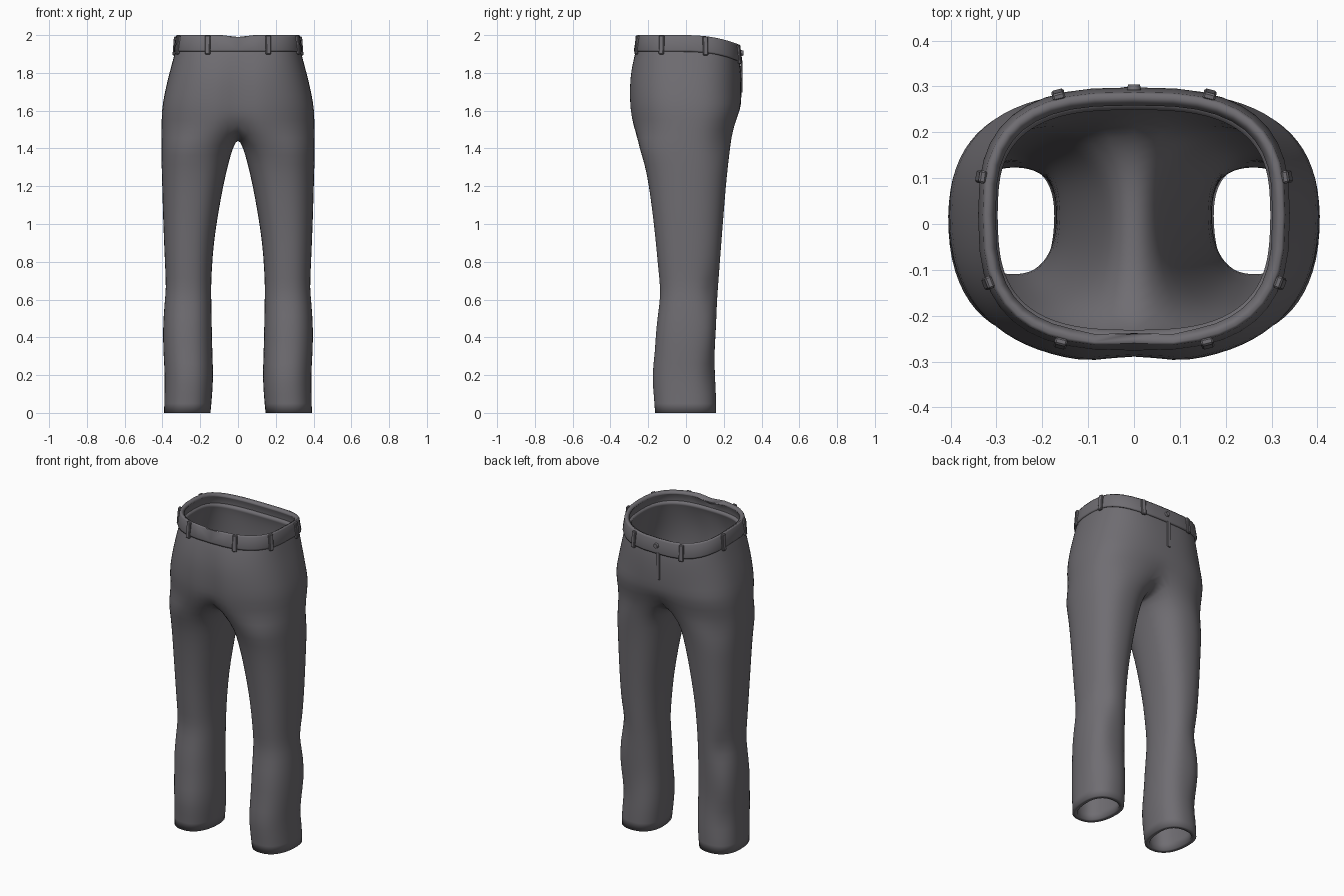
import bpy, bmesh, math
from mathutils import Vector, Matrix

cube = bpy.data.objects.get("Cube")
if cube:
    bpy.data.objects.remove(cube)

cloth = bpy.data.materials.new("charcoal cloth")
cloth.use_nodes = True
COLOR = (0.16, 0.153, 0.168, 1)
cloth.diffuse_color = COLOR
cloth.node_tree.nodes["Principled BSDF"].inputs["Base Color"].default_value = COLOR

OUTER, INNER = 21, 7      # points round the outside and inside of a leg
SPREAD = 35               # degrees the outside wraps past front and back


def finish(bm, name, angle=50):
    bmesh.ops.recalc_face_normals(bm, faces=bm.faces)
    me = bpy.data.meshes.new(name)
    bm.to_mesh(me)
    bm.free()
    ob = bpy.data.objects.new(name, me)
    bpy.context.collection.objects.link(ob)
    me.materials.append(cloth)
    bpy.ops.object.select_all(action='DESELECT')
    bpy.context.view_layer.objects.active = ob
    ob.select_set(True)
    bpy.ops.object.shade_smooth_by_angle(angle=math.radians(angle))
    return ob


def oval(deg, cx, rx, yb, yf, n, yc=0.02):
    c, s = math.cos(math.radians(deg)), math.sin(math.radians(deg))
    if abs(c) < 1e-6:
        c = 0
    px = math.copysign(abs(c) ** (2 / n), c)
    py = math.copysign(abs(s) ** (2 / n), s)
    return Vector((cx + rx * px, yc + (yf - yc if py > 0 else yc - yb) * py, 0))


def bump(v, mid, width):
    return math.exp(-((v - mid) / width) ** 2)


def fold(p, z, deg):
    # cloth folds: hip crease, knee crease and hem break on the front outside
    push = (0.02 * bump(z, 1.55, 0.07) - 0.018 * bump(z, 1.42, 0.06)
            - 0.02 * bump(z, 0.66, 0.07) + 0.012 * bump(z, 0.42, 0.1)
            - 0.015 * bump(z, 0.22, 0.06))
    d = math.radians(deg)
    k = push * bump(deg, 50, 28)
    p.x += k * math.cos(d)
    p.y += k * math.sin(d)


def waist_drop(y):
    return 0.05 * (max(y, 0) / 0.28) ** 2.2


def half_ring(z, rx, yb, yf, n, cleft=0.0, drop=0.0):
    pts = []
    for i in range(OUTER):
        deg = -90 + 180 * i / (OUTER - 1)
        p = oval(deg, 0, rx, yb, yf, n)
        p.z = z - drop * waist_drop(p.y)
        fold(p, z, deg)
        if i == 0:
            p.y += cleft
        if i in (0, OUTER - 1):
            p.x = 0
        pts.append(p)
    return pts


def leg_ring(z, xi, xo, yb, yf):
    pts = []
    total = 180 + 2 * SPREAD
    for i in range(OUTER + INNER):
        if i < OUTER:
            deg = -90 - SPREAD + total * i / (OUTER - 1)
        else:
            deg = 90 + SPREAD + (360 - total) * (i - OUTER + 1) / (INNER + 1)
        p = oval(deg, (xi + xo) / 2, (xo - xi) / 2, yb, yf, 2.3)
        p.z = z
        fold(p, z, deg)
        pts.append(p)
    return pts


def crotch_ring():
    pts = half_ring(1.5, 0.405, -0.287, 0.255, 2.4, 0.02)
    for p in pts:
        p.z += 0.06 * bump(p.x, 0, 0.1)
    front, back = pts[-1], pts[0]
    for i in range(INNER):
        t = 1 - 2 * (i + 1) / (INNER + 1)
        y = t * (front.y if t > 0 else -back.y)
        pts.append(Vector((0, y, 1.455 + 0.1 * abs(t) ** 3)))
    return pts


def bridge(bm, low, high, closed):
    count = min(len(low), len(high))
    for i in range(count if closed else count - 1):
        j = (i + 1) % count
        bm.faces.new((low[i], low[j], high[j], high[i]))


def add_mirror(ob, thickness, smooth):
    m = ob.modifiers.new("mirror", 'MIRROR')
    m.use_clip = True
    if smooth:
        ob.modifiers.new("smooth", 'SUBSURF').levels = 1
        ob.modifiers["smooth"].render_levels = 1
    s = ob.modifiers.new("thickness", 'SOLIDIFY')
    s.thickness = thickness
    s.offset = -1


# trouser legs and seat: height, inner x, outer x, back y, front y
legs = [(0, .145, .392, -.165, .16), (.1, .135, .39, -.172, .16),
        (.2, .13, .388, -.182, .155), (.32, .135, .396, -.165, .15),
        (.45, .138, .398, -.16, .158), (.58, .14, .39, -.14, .165),
        (.66, .142, .382, -.136, .172), (.76, .138, .386, -.148, .178),
        (.9, .128, .392, -.16, .188), (1.05, .105, .398, -.177, .2),
        (1.2, .078, .402, -.197, .212), (1.32, .05, .406, -.22, .225),
        (1.41, .024, .408, -.252, .238)]
# height, half width, back y, front y, roundness, seat cleft, front drop
hips = [(1.6, .405, -.302, .287, 2.5, .025, 0), (1.68, .392, -.305, .294, 2.5, .022, .2),
        (1.77, .372, -.303, .295, 2.5, .018, .5), (1.85, .35, -.288, .292, 2.6, .01, .8),
        (1.91, .335, -.27, .286, 2.7, 0, 1), (1.94, .325, -.258, .277, 2.8, 0, 1)]
bm = bmesh.new()
rings = [leg_ring(*r) for r in legs] + [crotch_ring()]
rings = [[bm.verts.new(p) for p in ring] for ring in rings]
for low, high in zip(rings, rings[1:]):
    bridge(bm, low, high, True)
last = rings[-1]
for h in hips:
    ring = [bm.verts.new(p) for p in half_ring(*h)]
    bridge(bm, last[:OUTER], ring, False)
    last = ring
trousers = finish(bm, "trousers", 60)
add_mirror(trousers, 0.028, True)

# waistband
BAND = (0.328, -0.264, 0.286, 2.8)
bm = bmesh.new()
band_rings = []
for z, grow, notch in ((1.912, 0.01, 0), (1.922, 0.012, 0), (1.99, 0.002, 0.006), (2.0, -0.004, 0.01)):
    pts = half_ring(z, BAND[0] + grow, BAND[1] - grow, BAND[2] + grow, BAND[3], notch, 1)
    if z == 2.0:
        pts[0].z -= 0.012
    band_rings.append([bm.verts.new(p) for p in pts])
for low, high in zip(band_rings, band_rings[1:]):
    bridge(bm, low, high, False)
add_mirror(finish(bm, "waistband"), 0.026, False)


def box(name, loc, size, turn=0.0, lean=0.0):
    bm = bmesh.new()
    bmesh.ops.create_cube(bm, size=1)
    bmesh.ops.scale(bm, vec=size, verts=bm.verts)
    bmesh.ops.bevel(bm, geom=bm.edges[:], offset=min(size) * 0.25, segments=1, affect='EDGES')
    rot = Matrix.Rotation(turn, 4, 'Z') @ Matrix.Rotation(lean, 4, 'Y')
    bmesh.ops.transform(bm, matrix=Matrix.Translation(loc) @ rot, verts=bm.verts)
    return finish(bm, name, 30)


# belt loops, spaced round the band
for label, deg in (("back", -69), ("rear_side", -23), ("front_side", 11), ("front", 68)):
    p = oval(deg, 0, *BAND)
    tangent = oval(deg + 1, 0, *BAND) - oval(deg - 1, 0, *BAND)
    normal = Vector((tangent.y, -tangent.x, 0)).normalized()
    p += normal * 0.01
    p.z = 1.948 - waist_drop(p.y)
    for side, word in ((1, "left"), (-1, "right")):
        turn = math.atan2(normal.y, side * normal.x)
        box(f"{label}_belt_loop_{word}", Vector((side * p.x, p.y, p.z)),
            (0.016, 0.028, 0.1), turn, -0.08)

# fly flap and waist button
box("fly_flap", (-0.012, 0.294, 1.78), (0.024, 0.009, 0.17))
bm = bmesh.new()
bmesh.ops.create_cone(bm, cap_ends=True, segments=12, radius1=0.016, radius2=0.013, depth=0.012)
bmesh.ops.transform(bm, matrix=Matrix.Translation((0, 0.298, 1.905))
                    @ Matrix.Rotation(-math.pi / 2, 4, 'X'), verts=bm.verts)
finish(bm, "waist_button", 30)
